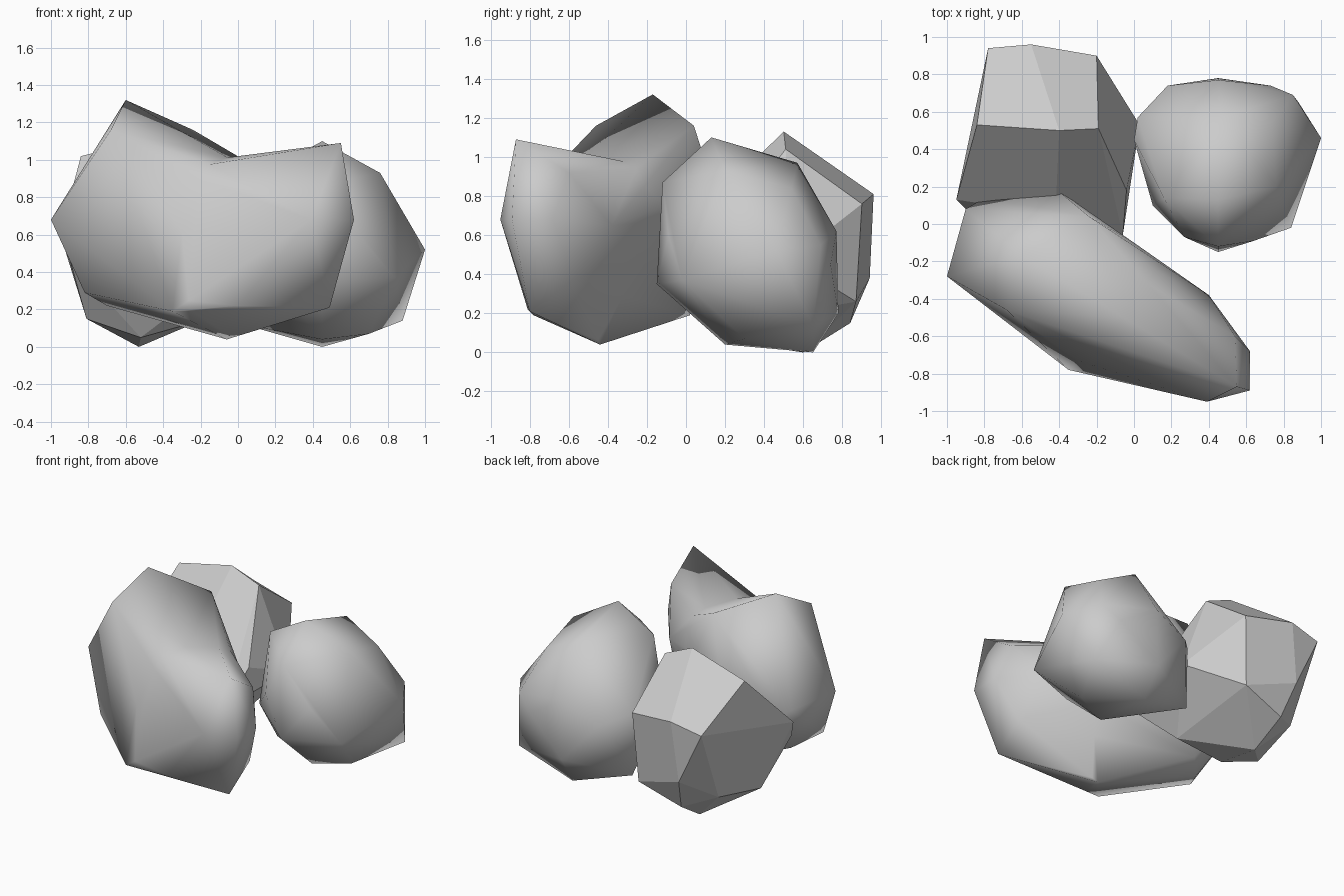
import bpy
import bmesh
from math import radians
from mathutils import Vector

default = bpy.data.objects.get("Cube")
if default:
    bpy.data.objects.remove(default, do_unlink=True)

stone = bpy.data.materials.new("stone grey")
stone.use_nodes = True
colour = (0.6, 0.6, 0.6, 1)
stone.diffuse_color = colour
stone.node_tree.nodes["Principled BSDF"].inputs["Base Color"].default_value = colour


def make_rock(name, corners, smooth_angle=None, waist=None):
    """Wrap a hull round the corners, optionally press a dip into its top."""
    bm = bmesh.new()
    for corner in corners:
        bm.verts.new(corner)
    hull = bmesh.ops.convex_hull(bm, input=bm.verts[:])
    loose = [v for v in hull["geom_interior"] if isinstance(v, bmesh.types.BMVert)]
    bmesh.ops.delete(bm, geom=loose, context="VERTS")

    if waist:
        centre, normal, rim, depth = waist
        cut = bmesh.ops.bisect_plane(bm, geom=bm.verts[:] + bm.edges[:] + bm.faces[:],
                                     plane_co=centre, plane_no=normal)
        for v in cut["geom_cut"]:
            if isinstance(v, bmesh.types.BMVert) and v.co.z > rim:
                v.co.z = rim + (v.co.z - rim) * depth
        bmesh.ops.triangulate(bm, faces=bm.faces[:])
    else:
        bmesh.ops.dissolve_limit(bm, angle_limit=radians(6),
                                 verts=bm.verts[:], edges=bm.edges[:])
    bmesh.ops.recalc_face_normals(bm, faces=bm.faces[:])

    mesh = bpy.data.meshes.new(name)
    bm.to_mesh(mesh)
    bm.free()
    mesh.materials.append(stone)
    rock = bpy.data.objects.new(name, mesh)
    bpy.context.collection.objects.link(rock)
    if smooth_angle:
        bpy.ops.object.select_all(action="DESELECT")
        rock.select_set(True)
        bpy.context.view_layer.objects.active = rock
        bpy.ops.object.shade_smooth_by_angle(angle=radians(smooth_angle))
    return rock


# Faceted rock at the back: sloping roof, middle girdle, narrow base
roof = [(-.84, .53, 1.02), (-.4, .5, 1.13), (-.19, .51, 1.04),
        (-.78, .94, .76), (-.55, .96, .81), (-.2, .9, .76)]
girdle = [(-.95, .13, .6), (-.9, .08, .47), (-.42, .05, .69), (-.04, .18, .61),
          (-.06, -.06, .4), (.03, .53, .47), (-.6, .94, .38)]
base = [(-.81, .3, .15), (-.75, .7, .22), (-.55, .84, .15), (-.53, .6, 0),
        (-.52, .27, .05), (-.2, .2, .14), (-.2, .47, .19), (-.23, .87, .26)]
make_rock("faceted_rock", roof + girdle + base)

# Rounded rock on the left
crown = [(.45, .13, 1.1), (.76, .2, .93), (.74, .54, .84), (.47, .57, .97),
         (.16, .14, .94), (.45, -.12, .87)]
girdle = [(1, .46, .52), (.85, .69, .55), (.73, .74, .45), (.45, .77, .62),
          (.18, .74, .5), (.02, .57, .57), (0, .45, .6), (.1, .1, .42),
          (.27, -.07, .6), (.64, -.09, .6)]
base = [(.45, -.15, .35), (.84, -.02, .37), (.88, .65, .14), (.45, .78, .2),
        (.28, .05, .25), (.03, .57, .12), (.7, .3, .07), (.45, .65, 0),
        (.45, .2, .04)]
make_rock("rounded_rock", crown + girdle + base, 75)

# Long rock across the front, with a saddle between its two high ends
high_end = [(-.6, -.17, 1.32), (-.24, .04, 1.16), (-.68, -.46, 1.16),
            (-1, -.28, .68), (-.9, .08, .65), (-.8, .14, .6), (-.42, .19, .7)]
far_end = [(.55, -.87, 1.09), (.54, -.6, .92), (.62, -.68, .68), (.62, -.89, .68),
           (.39, -.95, .68), (.49, -.8, .21), (.5, -.58, .37), (.4, -.38, .65)]
belly = [(-.06, -.44, .04), (-.82, -.4, .29), (-.7, -.2, .22), (-.35, -.78, .19),
         (0, -.81, .22), (-.5, .02, .19), (-.3, -.73, .62), (0, -.84, .5),
         (0, -.1, .75)]
make_rock("long_rock", high_end + far_end + belly, 75,
          (Vector((0, -.42, .9)), Vector((.82, -.57, 0)), .85, .45))
